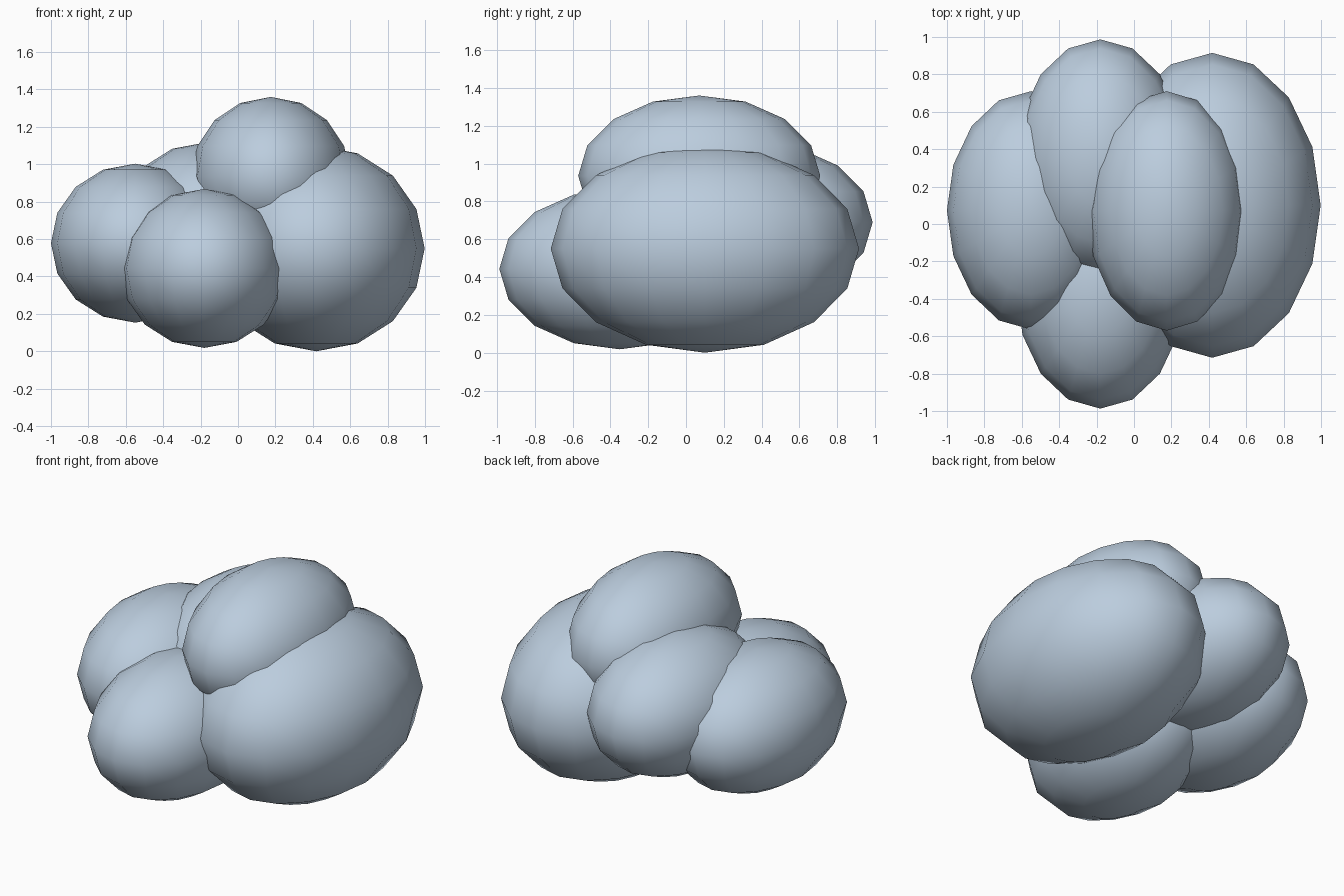
import bpy

# Remove the default cube
cube = bpy.data.objects.get("Cube")
if cube:
    bpy.data.objects.remove(cube, do_unlink=True)

# Single pale blue material
PALE_BLUE = (0.50, 0.61, 0.73, 1.0)
mat = bpy.data.materials.new("pale_blue")
mat.use_nodes = True
mat.diffuse_color = PALE_BLUE
bsdf = next(n for n in mat.node_tree.nodes if n.type == 'BSDF_PRINCIPLED')
bsdf.inputs["Base Color"].default_value = PALE_BLUE


def puff(name, centre, radii):
    """Smooth, coarse ellipsoid lobe."""
    bpy.ops.mesh.primitive_uv_sphere_add(segments=16, ring_count=8, radius=1, location=centre)
    ob = bpy.context.object
    ob.name = ob.data.name = name
    ob.scale = radii
    bpy.ops.object.transform_apply(location=False, rotation=False, scale=True)
    bpy.ops.object.shade_smooth()
    ob.data.materials.append(mat)
    return ob


# Overlapping lobes of the cloud
puff("large_left_puff", (0.418, 0.10, 0.55), (0.58, 0.815, 0.55))
puff("top_puff", (0.175, 0.07, 0.935), (0.425, 0.64, 0.425))
puff("right_puff", (-0.55, 0.073, 0.578), (0.45, 0.637, 0.425))
puff("front_puff", (-0.18, -0.35, 0.443), (0.45, 0.637, 0.425))
puff("back_puff", (-0.18, 0.35, 0.69), (0.45, 0.637, 0.425))
